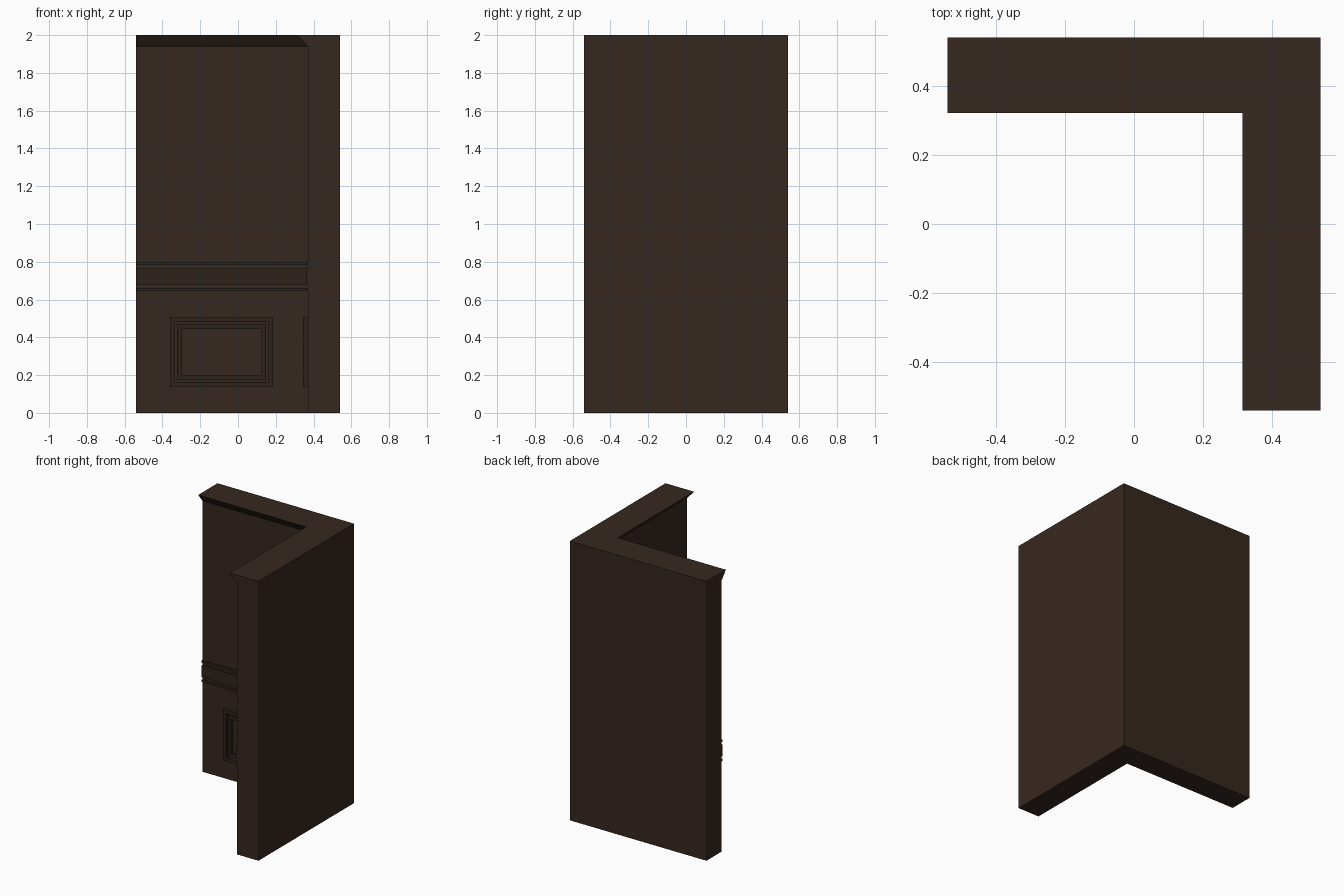
import bpy, bmesh

if "Cube" in bpy.data.objects:
    bpy.data.objects.remove(bpy.data.objects["Cube"])

E, W = 0.541, 0.37      # outer edge, inner wall face


def material(name, col):
    m = bpy.data.materials.new(name)
    m.diffuse_color = (*col, 1)
    m.use_nodes = True
    m.node_tree.nodes["Principled BSDF"].inputs["Base Color"].default_value = m.diffuse_color
    return m


wall_mat = material("dark_wood", (0.037, 0.021, 0.014))
trim_mat = material("trim_wood", (0.027, 0.016, 0.011))


def finish(bm, name, mat):
    bmesh.ops.recalc_face_normals(bm, faces=bm.faces)
    me = bpy.data.meshes.new(name)
    bm.to_mesh(me)
    bm.free()
    me.materials.append(mat)
    ob = bpy.data.objects.new(name, me)
    bpy.context.collection.objects.link(ob)


def loft(name, rings, mat, closed=False):
    """Skin a list of vertex rings; cap the ends, or join last to first."""
    bm = bmesh.new()
    vs = [[bm.verts.new(p) for p in r] for r in rings]
    n, k = len(rings[0]), len(rings)
    for i in range(k if closed else k - 1):
        a, b = vs[i], vs[(i + 1) % k]
        for j in range(n):
            bm.faces.new((a[j], a[(j + 1) % n], b[(j + 1) % n], b[j]))
    if not closed:
        bm.faces.new(vs[0])
        bm.faces.new(vs[-1])
    finish(bm, name, mat)


def l_ring(x, y, z):
    return [(-E, y, z), (x, y, z), (x, -E, z), (E, -E, z), (E, E, z), (-E, E, z)]


# L-shaped wall with a flared cornice
loft("corner_wall", [l_ring(W, W, 0), l_ring(W, W, 1.94), l_ring(0.314, 0.322, 2.0)], wall_mat)

# Horizontal rail strips running round the inner corner
for i, (z0, z1) in enumerate([(0.645, 0.662), (0.68, 0.765), (0.783, 0.80)]):
    p = W - 0.008
    strip = [[(-E, p, z), (p, p, z), (p, -E, z), (W + .01, -E, z), (W + .01, W + .01, z), (-E, W + .01, z)]
             for z in (z0, z1)]
    loft(f"rail_{i + 1}", strip, trim_mat)


def frame(name, inset, width, depth, swap):
    """Rectangular moulding on the back wall, or mirrored across the corner."""
    def rect(d, y):
        a, b, c, e = -0.36 + d, 0.185 - d, 0.14 + d, 0.505 - d
        pts = [(a, y, c), (b, y, c), (b, y, e), (a, y, e)]
        return [(q[1], q[0], q[2]) for q in pts] if swap else pts
    o, i = inset, inset + width
    loft(name, [rect(o, W + .005), rect(o, W - depth), rect(i, W - depth), rect(i, W + .005)],
         trim_mat, closed=True)


# Double panel moulding on each wall
for side, swap in (("back", False), ("right", True)):
    frame(f"{side}_outer_frame", 0.0, 0.024, 0.026, swap)
    frame(f"{side}_inner_frame", 0.036, 0.024, 0.018, swap)
